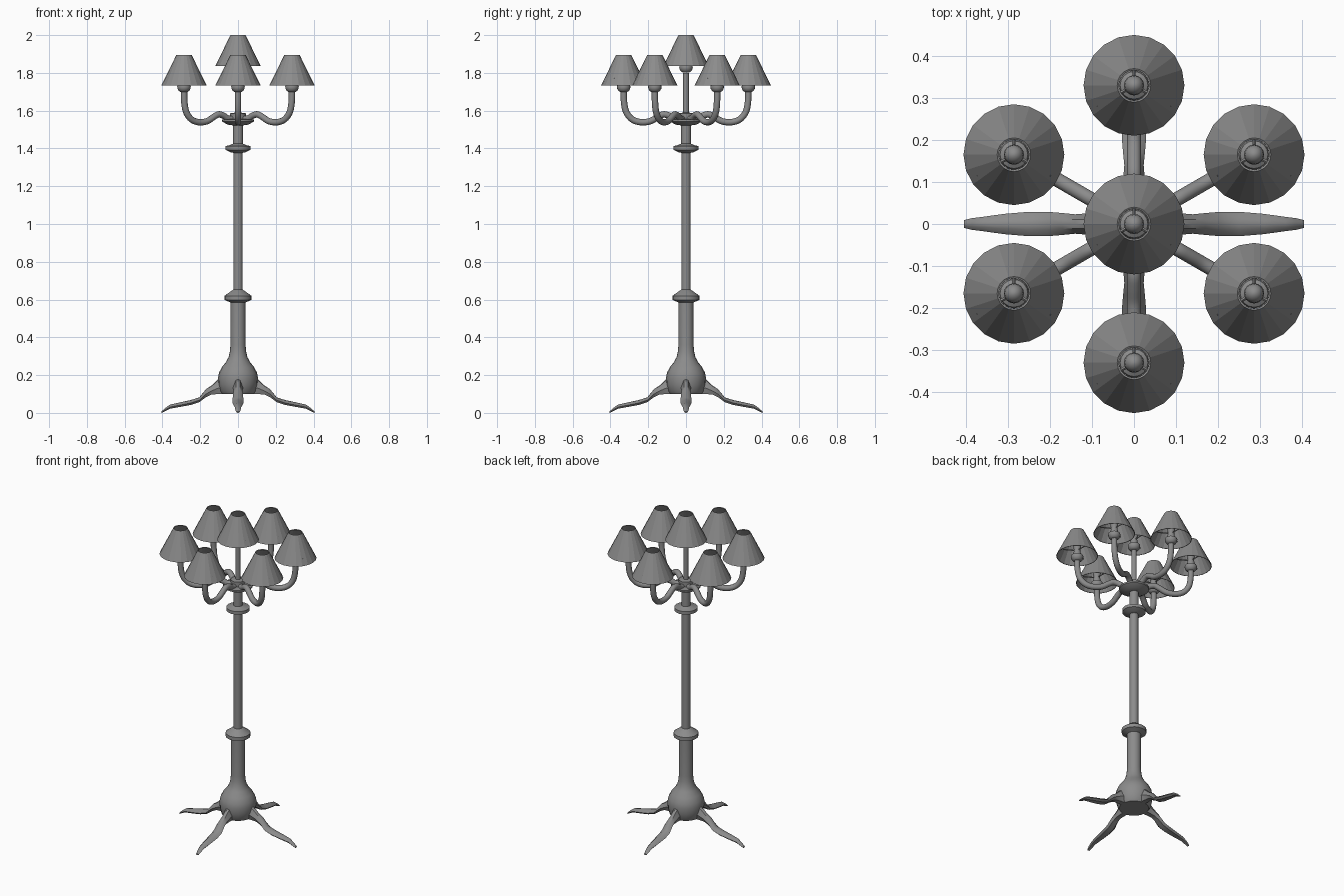
import bpy, bmesh
from math import sin, cos, pi, radians
from mathutils import Vector

if "Cube" in bpy.data.objects:
    bpy.data.objects.remove(bpy.data.objects["Cube"])

metal = bpy.data.materials.new("dark_grey")
metal.diffuse_color = (0.26, 0.26, 0.26, 1)
metal.use_nodes = True
metal.node_tree.nodes["Principled BSDF"].inputs["Base Color"].default_value = metal.diffuse_color


def finish(name, bm, smooth=True):
    bmesh.ops.recalc_face_normals(bm, faces=bm.faces)
    me = bpy.data.meshes.new(name)
    bm.to_mesh(me)
    bm.free()
    me.materials.append(metal)
    ob = bpy.data.objects.new(name, me)
    bpy.context.collection.objects.link(ob)
    if smooth:
        bpy.ops.object.select_all(action='DESELECT')
        ob.select_set(True)
        bpy.context.view_layer.objects.active = ob
        bpy.ops.object.shade_smooth_by_angle(angle=radians(35))
    return ob


def loft(bm, rings, caps=True):
    loops = [[bm.verts.new(p) for p in ring] for ring in rings]
    n = len(loops[0])
    for a, b in zip(loops, loops[1:]):
        for i in range(n):
            j = (i + 1) % n
            bm.faces.new((a[i], a[j], b[j], b[i]))
    if caps:
        bm.faces.new(loops[0][::-1])
        bm.faces.new(loops[-1])


def lathe(name, profile, at=(0, 0, 0), sides=20, caps=True, smooth=True):
    bm = bmesh.new()
    rings = [[Vector(at) + Vector((r * cos(2 * pi * i / sides), r * sin(2 * pi * i / sides), z))
              for i in range(sides)] for r, z in profile]
    loft(bm, rings, caps)
    if not caps:
        bmesh.ops.remove_doubles(bm, verts=bm.verts, dist=1e-5)
    return finish(name, bm, smooth)


def spline(pts, steps=4):
    # Catmull-Rom through radial (r, z) points
    p = [Vector(q) for q in pts]
    p = [2 * p[0] - p[1]] + p + [2 * p[-1] - p[-2]]
    out = []
    for a, b, c, d in zip(p, p[1:], p[2:], p[3:]):
        for k in range(steps):
            t = k / steps
            out.append(0.5 * (2 * b + (c - a) * t + (2 * a - 5 * b + 4 * c - d) * t ** 2
                              + (3 * b - a - 3 * c + d) * t ** 3))
    return out + [p[-2]]


def arm(name, ang, path, radius, sides=12):
    out, side = Vector((cos(ang), sin(ang), 0)), Vector((-sin(ang), cos(ang), 0))
    pts = spline(path)
    rings = []
    for i, p in enumerate(pts):
        t = (pts[min(i + 1, len(pts) - 1)] - pts[max(i - 1, 0)]).normalized()
        nrm = out * -t.y + Vector((0, 0, t.x))
        c = out * p.x + Vector((0, 0, p.y))
        rings.append([c + radius * (side * cos(2 * pi * k / sides) + nrm * sin(2 * pi * k / sides))
                      for k in range(sides)])
    bm = bmesh.new()
    loft(bm, rings)
    finish(name, bm)


def lamp(tag, x, y, z):
    # z is the bottom rim of the shade
    lathe(f"shade_{tag}", [(0.12, 0), (0.040, 0.163), (0.036, 0.161), (0.117, 0), (0.12, 0)],
          (x, y, z), caps=False, smooth=False)
    lathe(f"socket_{tag}", [(0.017, -0.035), (0.027, -0.029), (0.034, -0.018), (0.036, -0.006),
                            (0.033, 0.002), (0.022, 0.008), (0.018, 0.04)], (x, y, z), 16)
    lathe(f"bulb_{tag}", [(0.016, 0.035), (0.021, 0.05), (0.024, 0.075), (0.022, 0.093),
                          (0.014, 0.106), (0.004, 0.111)], (x, y, z), 16)
    # thin spokes carrying the shade
    bm = bmesh.new()
    c = Vector((x, y, z + 0.035))
    for k in range(3):
        a = radians(90 + 120 * k)
        d, s = Vector((cos(a), sin(a), 0)), Vector((-sin(a), cos(a), 0)) * 0.004
        u = Vector((0, 0, 0.004))
        loft(bm, [[c + d * r + o for o in (s, u, -s, -u)] for r in (0.01, 0.101)])
    finish(f"shade_spokes_{tag}", bm, False)


# Column: belly, lower tube, collars, upper tube and arm plate
lathe("column", [(0.085, 0.10), (0.095, 0.115), (0.104, 0.15), (0.106, 0.185), (0.101, 0.212),
                 (0.085, 0.243), (0.063, 0.27), (0.050, 0.295), (0.043, 0.325), (0.040, 0.36),
                 (0.040, 0.585), (0.071, 0.598), (0.071, 0.62), (0.035, 0.646),
                 (0.025, 0.652), (0.025, 1.377), (0.040, 1.38), (0.067, 1.393),
                 (0.067, 1.412), (0.045, 1.417), (0.027, 1.425), (0.027, 1.522), (0.055, 1.526),
                 (0.085, 1.543), (0.085, 1.553), (0.042, 1.556), (0.042, 1.586), (0.015, 1.59),
                 (0.015, 1.80)])

# Four clawed legs
# each section: distance out, lower z, upper z, half width
sections = [(0.06, 0.10, 0.20, 0.028), (0.105, 0.10, 0.178, 0.026), (0.14, 0.097, 0.145, 0.023),
            (0.17, 0.083, 0.125, 0.026), (0.205, 0.057, 0.082, 0.029), (0.25, 0.042, 0.068, 0.029),
            (0.31, 0.031, 0.055, 0.024), (0.36, 0.022, 0.044, 0.017), (0.385, 0.010, 0.026, 0.014),
            (0.405, 0.0, 0.008, 0.009)]
for k in range(4):
    a = k * pi / 2
    out, side = Vector((cos(a), sin(a), 0)), Vector((-sin(a), cos(a), 0))
    bm = bmesh.new()
    loft(bm, [[out * r + side * (w * u) + Vector((0, 0, lo + (hi - lo) * v))
               for u, v in ((-0.6, 0), (0.6, 0), (1, 0.4), (0.45, 0.92), (0, 1), (-0.45, 0.92), (-1, 0.4))]
              for r, lo, hi, w in sections])
    finish(f"leg_{k + 1}", bm)

# Six curved arms, each with a lamp, plus the central lamp
path = [(0.04, 1.555), (0.065, 1.56), (0.09, 1.574), (0.12, 1.580), (0.15, 1.566), (0.19, 1.544),
        (0.24, 1.539), (0.285, 1.554), (0.316, 1.592), (0.328, 1.645), (0.33, 1.71)]
for k in range(6):
    a = radians(30 + 60 * k)
    arm(f"arm_{k + 1}", a, path, 0.017)
    lamp(f"{k + 1}", 0.33 * cos(a), 0.33 * sin(a), 1.733)
lamp("centre", 0, 0, 1.837)
